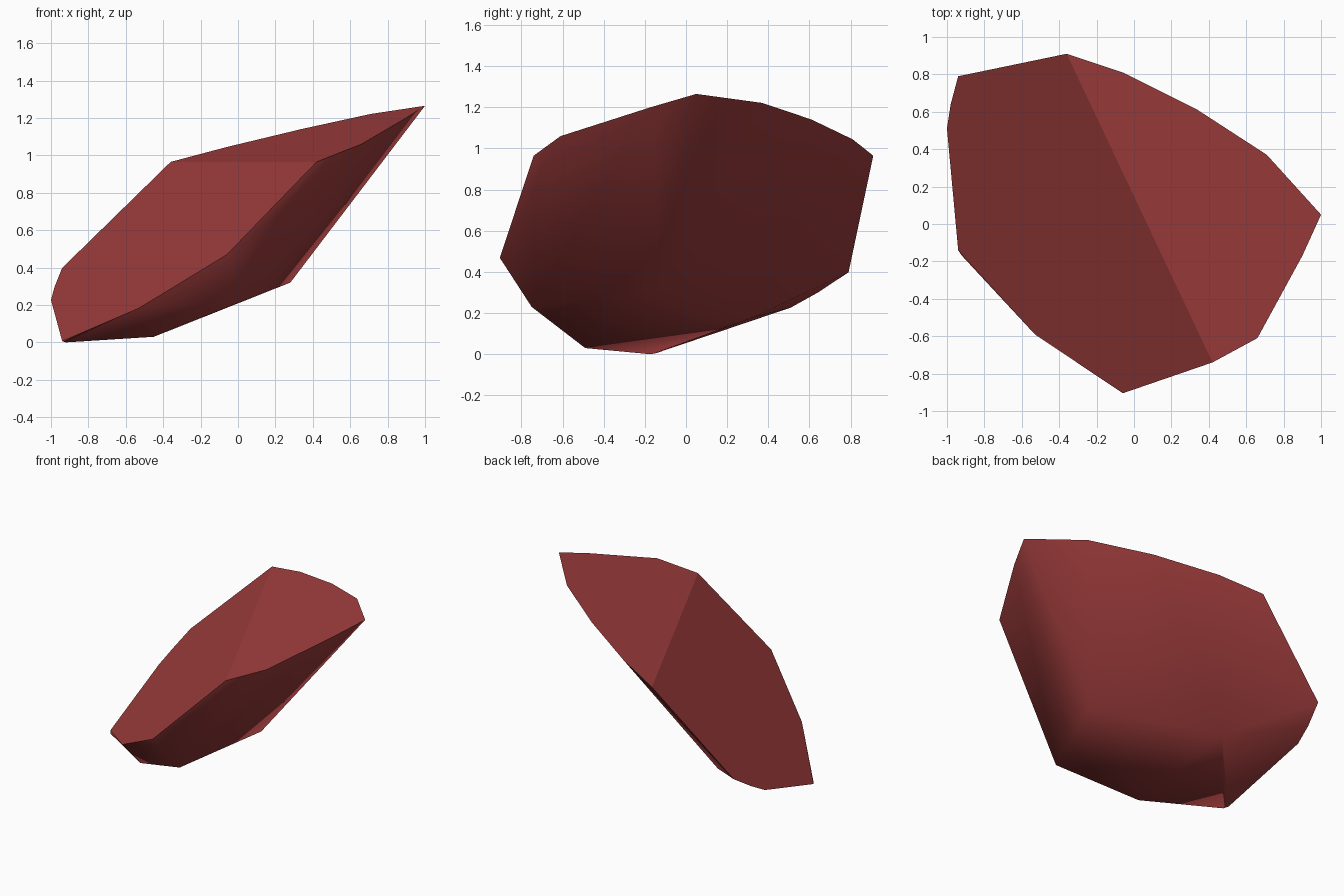
import bpy, bmesh
from mathutils import Vector

if "Cube" in bpy.data.objects:
    bpy.data.objects.remove(bpy.data.objects["Cube"])

# Cut top: two flat planes meeting in a level ridge
NX, NY, RIDGE, RIDGE_Z = 0.904, 0.427, 0.063, 0.965


def top_z(x, y):
    d = NX * x + NY * y - RIDGE
    return RIDGE_Z + d * (0.348 if d > 0 else 0.985)


# Rim outline of the cut top, seen from above
rim = [(-0.94, 0.79), (-0.36, 0.91), (-0.06, 0.81), (0.34, 0.61), (0.71, 0.37),
       (1.0, 0.05), (0.90, -0.17), (0.66, -0.61), (0.42, -0.74), (-0.06, -0.905),
       (-0.53, -0.59), (-0.94, -0.14), (-1.0, 0.51), (-0.98, 0.64)]

# Corner points of the rounded underside
under = [(-0.92, -0.17, 0.0), (-0.45, -0.49, 0.03), (0.05, -0.75, 0.23),
         (0.28, -0.13, 0.32), (-0.49, 0.33, 0.18)]

bm = bmesh.new()
for x, y in rim:
    bm.verts.new((x, y, max(0.0, top_z(x, y))))
for p in under:
    bm.verts.new(p)
res = bmesh.ops.convex_hull(bm, input=bm.verts[:])
loose = [v for v in bm.verts if not v.link_faces]
bmesh.ops.delete(bm, geom=loose, context='VERTS')
bmesh.ops.recalc_face_normals(bm, faces=bm.faces[:])

# Flat top faces, smooth underside, sharp rim between them
plane_normals = [Vector((-NX * s, -NY * s, 1)).normalized() for s in (0.348, 0.985)]
for f in bm.faces:
    f.normal_update()
    f.smooth = max(f.normal.dot(n) for n in plane_normals) < 0.97
for e in bm.edges:
    e.smooth = all(f.smooth for f in e.link_faces)

mesh = bpy.data.meshes.new("rock_shard")
bm.to_mesh(mesh)
bm.free()

# Single dull red colour
mat = bpy.data.materials.new("dull red")
mat.diffuse_color = (0.35, 0.046, 0.046, 1)
mat.use_nodes = True
mat.node_tree.nodes["Principled BSDF"].inputs["Base Color"].default_value = mat.diffuse_color
mesh.materials.append(mat)

rock = bpy.data.objects.new("rock_shard", mesh)
bpy.context.collection.objects.link(rock)
